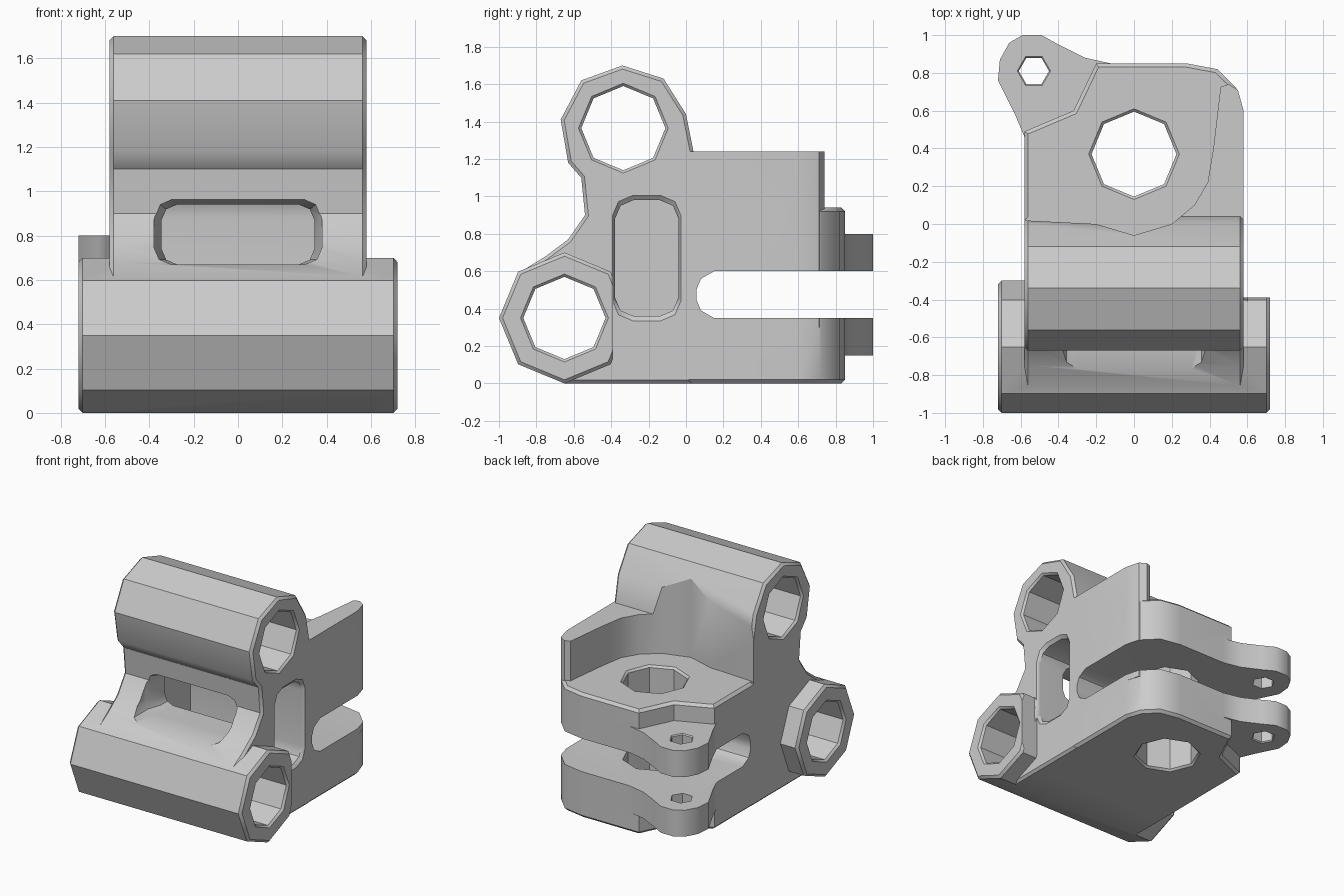
import bpy, bmesh
from math import cos, sin, pi, radians
from mathutils import Vector

cube = bpy.data.objects.get("Cube")
if cube:
    bpy.data.objects.remove(cube, do_unlink=True)

grey = bpy.data.materials.new("plain_grey")
grey.use_nodes = True
grey.diffuse_color = (0.6, 0.6, 0.6, 1)
grey.node_tree.nodes["Principled BSDF"].inputs["Base Color"].default_value = (0.6, 0.6, 0.6, 1)


def place(u, v, t, axis):
    return {"x": (t, u, v), "y": (u, t, v), "z": (u, v, t)}[axis]


def finish(name, bm):
    bmesh.ops.recalc_face_normals(bm, faces=bm.faces)
    mesh = bpy.data.meshes.new(name)
    bm.to_mesh(mesh)
    bm.free()
    mesh.materials.append(grey)
    obj = bpy.data.objects.new(name, mesh)
    bpy.context.collection.objects.link(obj)
    return obj


def loft(name, outline, axis, rings, centre=(0, 0), chamfer=0):
    """Sweep a 2D outline along an axis; rings are (position, scale)."""
    bm = bmesh.new()
    cu, cv = centre
    loops = [[bm.verts.new(place(cu + (u - cu) * s, cv + (v - cv) * s, t, axis))
              for u, v in outline] for t, s in rings]
    n = len(outline)
    for a, b in zip(loops, loops[1:]):
        for i in range(n):
            j = (i + 1) % n
            bm.faces.new((a[i], a[j], b[j], b[i]))
    caps = [bm.faces.new(loops[0]), bm.faces.new(loops[-1])]
    if chamfer:
        bmesh.ops.recalc_face_normals(bm, faces=bm.faces)
        edges = list({e for f in caps for e in f.edges})
        bmesh.ops.bevel(bm, geom=edges, offset=chamfer, segments=1, affect="EDGES")
    return finish(name, bm)


def prism(name, outline, axis, lo, hi, chamfer=0):
    return loft(name, outline, axis, [(lo, 1), (hi, 1)], chamfer=chamfer)


def ring(centre, r, sides):
    return [(centre[0] + r * cos(2 * pi * i / sides), centre[1] + r * sin(2 * pi * i / sides))
            for i in range(sides)]


def rounded(u0, u1, v0, v1, c):
    """Rectangle with two-step rounded corners."""
    pts = []
    for u, v, su, sv, flip in ((u1, v1, -1, -1, 0), (u0, v1, 1, -1, 1),
                               (u0, v0, 1, 1, 0), (u1, v0, -1, 1, 1)):
        corner = [(u, v + sv * c), (u + su * c * .3, v + sv * c * .3), (u + su * c, v)]
        pts += corner[::-1] if flip else corner
    return pts


def bore(name, centre, r, sides, axis, lo, hi, flare=0.015):
    """Hole cutter with a small countersink at both ends."""
    wide = (r + 2 * flare) / r
    return loft(name, ring(centre, r, sides), axis,
                [(lo - flare, wide), (lo + flare, 1), (hi - flare, 1), (hi + flare, wide)], centre)


def combine(target, other, operation):
    mod = target.modifiers.new("combine", "BOOLEAN")
    mod.operation, mod.solver, mod.object = operation, "EXACT", other
    bpy.context.view_layer.objects.active = target
    bpy.ops.object.modifier_apply(modifier=mod.name)
    bpy.data.objects.remove(other, do_unlink=True)


HALF = 0.58
UPPER, LOWER, PIN, LUG = (-.335, 1.365), (-.65, .35), (0, .37), (-.53, .81)

# Spine with the upper barrel
spine = [(-.34, 1.7), (-.56, 1.62), (-.67, 1.41), (-.63, 1.18), (-.56, 1.1), (-.54, .9),
         (-.63, .77), (-.75, .68), (-.88, .6), (-.65, .35), (-.65, 0), (.03, 0),
         (.04, 1.24), (0, 1.44), (-.12, 1.63)]
body = prism("bracket_body", spine, "x", -HALF, HALF, .018)

# Rear block, side wall and lug
block = [(-HALF, -.4), (HALF, -.4), (HALF, .6), (.54, .72), (.44, .82), (.28, .85),
         (-.2, .85), (-.32, .6), (-HALF, .49)]
wall = [(.1, -.1), (HALF, -.1), (HALF, .6), (.55, .71), (.5, .74), (.44, .72), (.4, .37)]
lug = [(-.575, .45), (-.63, .58), (-.72, .76), (-.71, .87), (-.66, .96), (-.59, 1), (-.49, 1),
       (-.4, .95), (-.26, .88), (-.1, .845), (-.15, .6), (-.4, .4)]
combine(body, prism("rear_block", block, "z", 0, .94, .02), "UNION")
combine(body, prism("side_wall", wall, "z", .3, 1.24), "UNION")
combine(body, prism("hinge_lug", lug, "z", .15, .8), "UNION")

# Lower barrel, cut flat where it stands out on one side
barrel = prism("lower_barrel", ring(LOWER, .35, 8), "x", -.72, .72, .018)
flat = [(HALF, -.39), (1, -.39), (1, 0), (HALF, 0)]
combine(barrel, prism("flat_cutter", flat, "z", -1, 1), "DIFFERENCE")
combine(body, barrel, "UNION")

# Open recess above the rear block
recess = [(-1, .03), (-.6, .02), (-.2, 0), (0, -.06), (.2, 0), (.32, .1), (.39, .22),
          (.42, .4), (.46, .74), (.46, 1.1), (-1, 1.1)]
combine(body, prism("recess_cutter", recess, "z", .94, 2), "DIFFERENCE")

# Clamping slot
slot = [(.15, .6), (.08, .56), (.055, .5), (.055, .45), (.08, .39), (.15, .35),
        (1.2, .35), (1.2, .6)]
combine(body, prism("slot_cutter", slot, "x", -1, 1), "DIFFERENCE")

# Side pocket and the front window that opens into it
pocket = loft("pocket_cutter", rounded(-.38, -.04, .36, .98, .1), "x",
              [(-.37, 1), (HALF - .02, 1), (HALF + .02, 1.16)], (-.21, .67))
combine(body, pocket, "DIFFERENCE")
window = loft("window_cutter", rounded(-.345, .345, .67, .94, .07), "y",
              [(-1.2, 1.1), (-.56, 1.1), (-.46, 1), (-.2, 1)], (0, .67))
combine(body, window, "DIFFERENCE")

# Bores
combine(body, bore("upper_bore", UPPER, .225, 8, "x", -HALF, HALF), "DIFFERENCE")
combine(body, bore("lower_bore", LOWER, .22, 8, "x", -.72, .72), "DIFFERENCE")
combine(body, bore("pin_bore", PIN, .225, 8, "z", 0, .94), "DIFFERENCE")
combine(body, bore("lug_bore", LUG, .08, 6, "z", .15, .8, .008), "DIFFERENCE")

# Soft shading on gentle bends, sharp corners elsewhere
bpy.ops.object.select_all(action="DESELECT")
body.select_set(True)
bpy.context.view_layer.objects.active = body
bpy.ops.object.shade_smooth_by_angle(angle=radians(35))
weighted = body.modifiers.new("weighted_normals", "WEIGHTED_NORMAL")
weighted.keep_sharp = True
